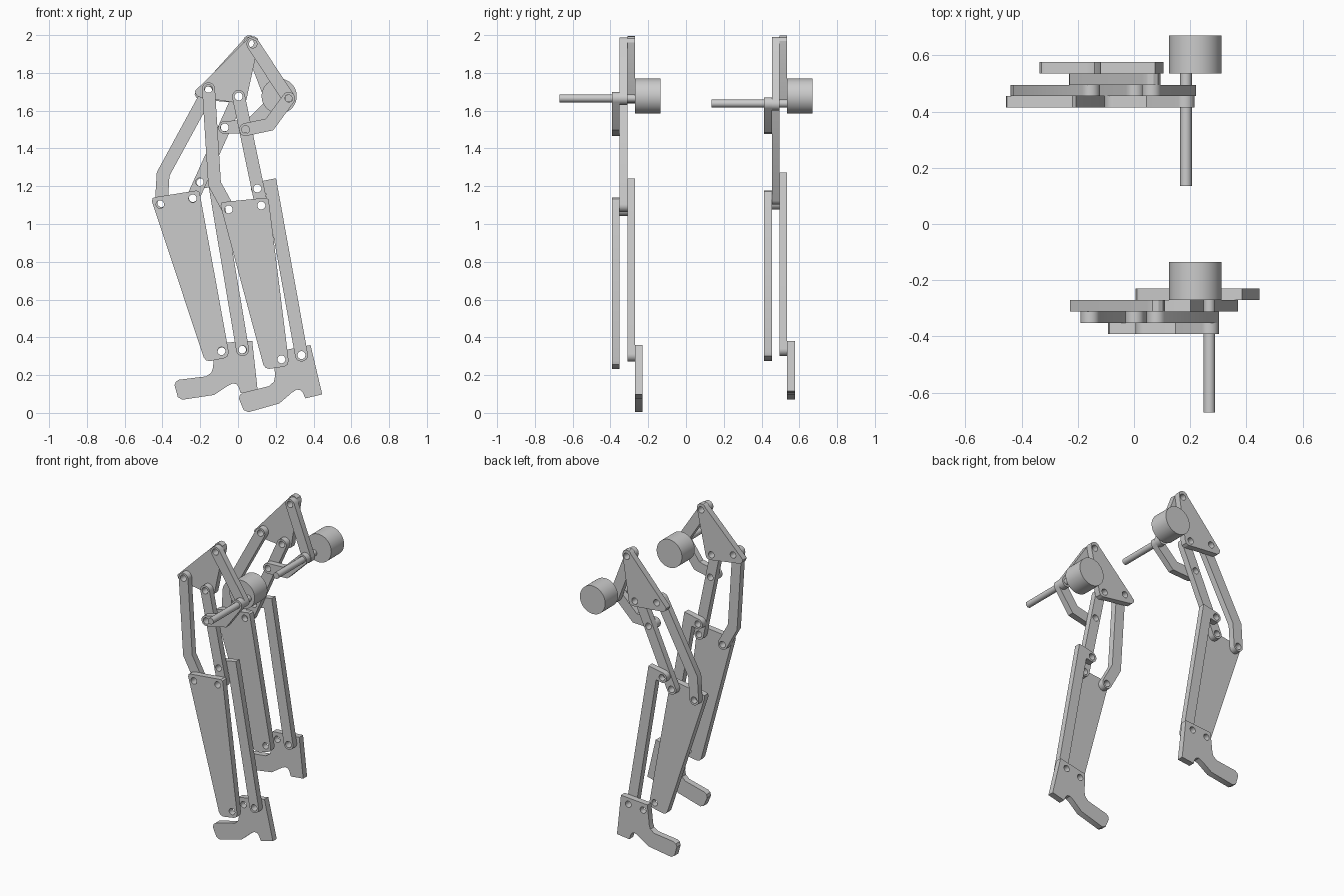
import bpy, bmesh, math
from mathutils import Vector, Matrix

if "Cube" in bpy.data.objects:
    bpy.data.objects.remove(bpy.data.objects["Cube"])

R, HOLE, T = 0.034, 0.021, 0.0405      # bar half width, pin hole radius, layer thickness
FRONT = -0.392                         # front face of the near leg
FAR_SHIFT = 0.806

# Pin positions (x, z) in both walking poses
NEAR = dict(hip=(.003, 1.675), top=(.079, 1.953), back=(-.156, 1.716), crank=(.268, 1.665),
            drive=(.040, 1.500), tie=(.103, 1.188), calf=(-.050, 1.077), knee=(.124, 1.098),
            ankle=(.230, .283), heel=(.336, .306))
FAR = dict(hip=(.003, 1.675), top=(.063, 1.957), back=(-.155, 1.708), crank=(.185, 1.638),
           drive=(-.071, 1.511), tie=(-.198, 1.220), calf=(-.409, 1.103), knee=(-.240, 1.135),
           ankle=(-.087, .325), heel=(.024, .335))


def finish(name, me):
    ob = bpy.data.objects.new(name, me)
    bpy.context.collection.objects.link(ob)
    bpy.ops.object.select_all(action='DESELECT')
    ob.select_set(True)
    bpy.context.view_layer.objects.active = ob
    bpy.ops.object.shade_smooth_by_angle(angle=math.radians(30))
    return ob


def circle(c, r, n=24):
    return [(c[0] + r * math.cos(2 * math.pi * i / n), c[1] + r * math.sin(2 * math.pi * i / n))
            for i in range(n)]


def bar(path, r=R, n=12):
    """Outline of a bar with round ends and mitred bends."""
    p = [Vector(q) for q in path]
    d = [(b - a).normalized() for a, b in zip(p, p[1:])]
    nrm = [Vector((-v.y, v.x)) for v in d]
    left, right = [], []
    for i in range(1, len(p) - 1):
        m = (nrm[i - 1] + nrm[i]).normalized()
        off = m * (r / m.dot(nrm[i]))
        left.append(p[i] + off)
        right.append(p[i] - off)

    def cap(c, v):
        a = math.atan2(v.y, v.x)
        return [c + r * Vector((math.cos(a - math.pi / 2 + math.pi * k / n),
                                math.sin(a - math.pi / 2 + math.pi * k / n))) for k in range(n + 1)]
    return right + cap(p[-1], d[-1]) + left[::-1] + cap(p[0], -d[0])


def plate(name, outline, holes, layer, y_shift):
    """Flat plate with pin holes, drawn in x/z and given one layer of thickness."""
    cu = bpy.data.curves.new(name, 'CURVE')
    cu.dimensions, cu.fill_mode, cu.extrude = '2D', 'BOTH', T / 2
    for loop in [outline] + [circle(h, HOLE) for h in holes]:
        s = cu.splines.new('POLY')
        s.points.add(len(loop) - 1)
        for pt, q in zip(s.points, loop):
            pt.co = (q[0], q[1], 0, 1)
        s.use_cyclic_u = True
    tmp = bpy.data.objects.new(name + "_outline", cu)
    bpy.context.collection.objects.link(tmp)
    bpy.context.view_layer.update()
    me = bpy.data.meshes.new_from_object(tmp.evaluated_get(bpy.context.evaluated_depsgraph_get()))
    bpy.data.objects.remove(tmp)
    me.transform(Matrix.Translation((0, FRONT + T * (layer + .5) + y_shift, 0))
                 @ Matrix.Rotation(math.pi / 2, 4, 'X'))
    bm = bmesh.new()
    bm.from_mesh(me)
    bmesh.ops.remove_doubles(bm, verts=bm.verts, dist=1e-5)
    bmesh.ops.recalc_face_normals(bm, faces=bm.faces)
    bm.to_mesh(me)
    bm.free()
    finish(name, me)


def rod(name, c, r, y0, y1, n):
    bm = bmesh.new()
    bmesh.ops.create_cone(bm, cap_ends=True, segments=n, radius1=r, radius2=r, depth=y1 - y0,
                          matrix=Matrix.Translation((c[0], (y0 + y1) / 2, c[1]))
                          @ Matrix.Rotation(math.pi / 2, 4, 'X'))
    me = bpy.data.meshes.new(name)
    bm.to_mesh(me)
    bm.free()
    finish(name, me)


N = NEAR
# name, outline in the near pose, pins (the first two fix the pose), layer
PARTS = [
    ("thigh", bar([N['hip'], N['knee']]), ['hip', 'knee', 'drive', 'tie'], 1),
    ("crank_coupler", bar([N['drive'], (.167, 1.527), N['crank']]), ['drive', 'crank'], 0),
    ("upper_link", bar([N['top'], N['crank']]), ['top', 'crank'], 1),
    ("rocker_plate", [(.045, 1.974), (.053, 1.986), (.066, 1.994), (.088, 1.993), (.103, 1.983),
                      (.110, 1.962), (.045, 1.660), (.037, 1.645), (.020, 1.637), (-.208, 1.672),
                      (-.222, 1.683), (-.228, 1.700), (-.224, 1.708)], ['hip', 'top', 'back'], 2),
    ("bent_link", bar([N['back'], (-.124, 1.212), N['calf']]), ['back', 'calf'], 1),
    ("calf_plate", [(-.092, 1.095), (-.088, 1.112), (-.070, 1.117), (.148, 1.139), (.160, 1.132),
                    (.164, 1.115), (.268, .276), (.262, .255), (.245, .245), (.165, .233),
                    (.147, .238), (.134, .255)], ['knee', 'ankle', 'calf'], 0),
    ("ankle_link", bar([N['tie'], (.174, 1.202), N['heel']]), ['tie', 'heel'], 2),
    ("foot", [(.193, .322), (.384, .359), (.446, .098), (.357, .077), (.343, .107), (.330, .121),
              (.310, .123), (.285, .107), (.219, .050), (.056, .004), (.030, .015), (.005, .075),
              (.010, .095), (.025, .107), (.165, .142), (.190, .165), (.195, .190)],
     ['ankle', 'heel'], 3),
]


def build_leg(side, pins, y_shift):
    for name, outline, keys, layer in PARTS:
        # Rigid move that carries the near pose onto this pose
        a0, b0 = Vector(N[keys[0]]), Vector(N[keys[1]])
        a1, b1 = Vector(pins[keys[0]]), Vector(pins[keys[1]])
        u, v = b0 - a0, b1 - a1
        rot = Matrix.Rotation(math.atan2(v.y, v.x) - math.atan2(u.y, u.x), 2)

        def move(q):
            return a1 + rot @ (Vector(q) - a0)
        plate(side + "_" + name, [move(q) for q in outline], [move(N[k]) for k in keys],
              layer, y_shift)
    # Motor and its off-centre crank shaft
    rod(side + "_motor", (.218, 1.677), .093, FRONT + 3 * T + y_shift, -.136 + y_shift, 64)
    rod(side + "_crank_shaft", pins['crank'], .0205, -.67 + y_shift, FRONT + 3 * T + y_shift, 24)


build_leg("near", NEAR, 0)
build_leg("far", FAR, FAR_SHIFT)
